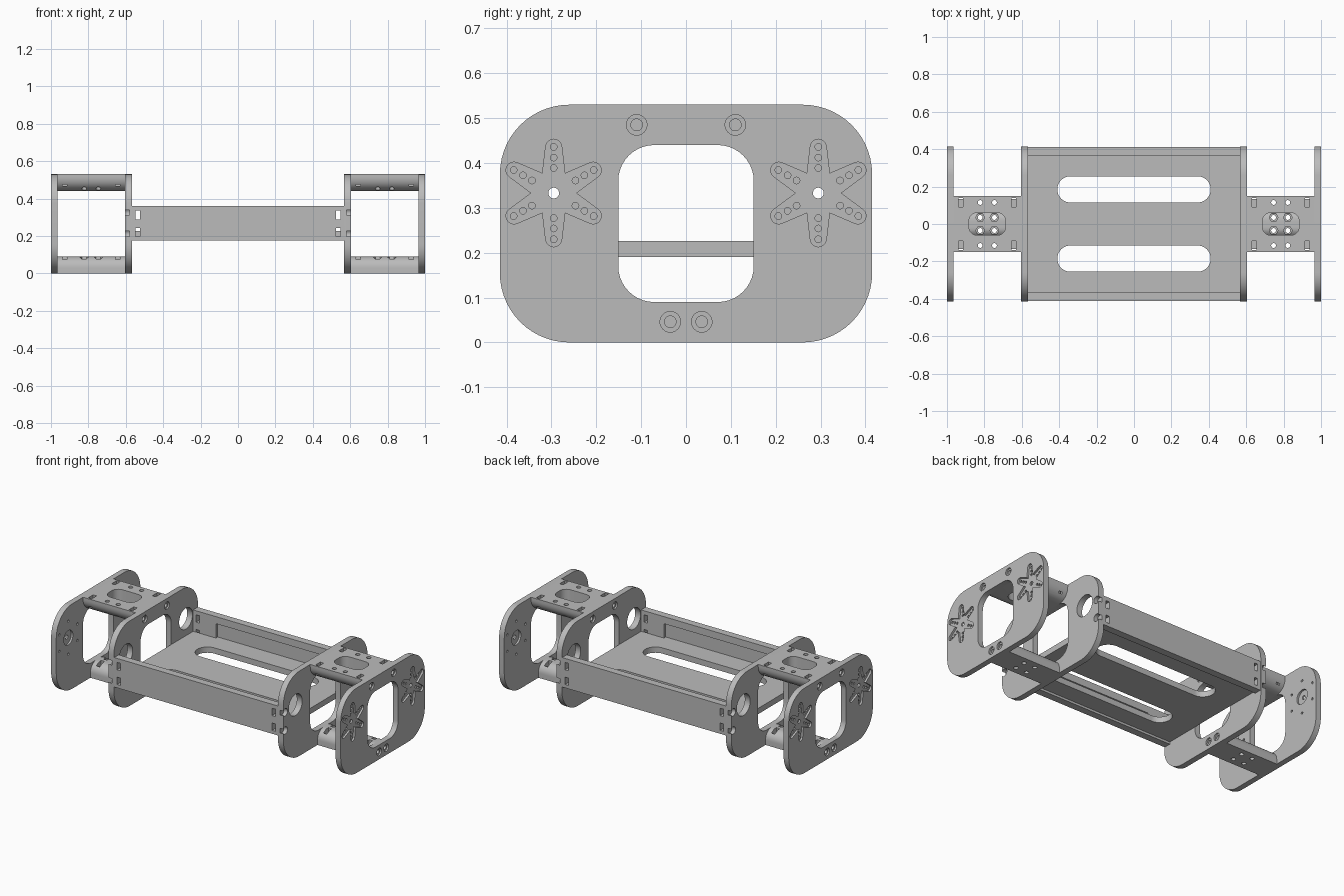
import bpy, bmesh
from math import sin, cos, pi, radians
from mathutils import Vector

cube = bpy.data.objects.get("Cube")
if cube:
    bpy.data.objects.remove(cube, do_unlink=True)

grey = bpy.data.materials.new("plain grey")
grey.use_nodes = True
grey.diffuse_color = (0.5, 0.5, 0.5, 1)
grey.node_tree.nodes["Principled BSDF"].inputs["Base Color"].default_value = (0.5, 0.5, 0.5, 1)


# Flat outlines
def circle(u, v, r, n=24, turn=0.0):
    return [(u + r * cos(turn + 2 * pi * i / n), v + r * sin(turn + 2 * pi * i / n)) for i in range(n)]


def rounded(u, v, hu, hv, low=0.0, high=None, n=10):
    """Rectangle with separate radii for its low and high corners."""
    high = low if high is None else high
    pts = []
    for k, (su, sv) in enumerate([(1, 1), (-1, 1), (-1, -1), (1, -1)]):
        r = high if sv > 0 else low
        if r == 0:
            pts.append((u + su * hu, v + sv * hv))
            continue
        for i in range(n + 1):
            a = pi / 2 * (k + i / n)
            pts.append((u + su * (hu - r) + r * cos(a), v + sv * (hv - r) + r * sin(a)))
    return pts


def star(u, v):
    """Six arms with rounded tips."""
    pts = []
    for k in range(6):
        arm = radians(30 + 60 * k)
        for i in range(9):
            a = arm + radians(-80 + 20 * i)
            pts.append((u + 0.102 * cos(arm) + 0.018 * cos(a), v + 0.102 * sin(arm) + 0.018 * sin(a)))
        pts.append((u + 0.05 * cos(arm + pi / 6), v + 0.05 * sin(arm + pi / 6)))
    return pts


# Solids: each is (outline, axis, start, end)
def mesh_object(name, solids):
    bm = bmesh.new()
    for pts, axis, a, b in solids:
        place = {"x": lambda u, v, w: (w, u, v),
                 "y": lambda u, v, w: (u, w, v),
                 "z": lambda u, v, w: (u, v, w)}[axis]
        lo = [bm.verts.new(place(u, v, a)) for u, v in pts]
        hi = [bm.verts.new(place(u, v, b)) for u, v in pts]
        bm.faces.new(lo)
        bm.faces.new(hi)
        for i in range(len(pts)):
            j = (i + 1) % len(pts)
            bm.faces.new((lo[i], lo[j], hi[j], hi[i]))
    bmesh.ops.recalc_face_normals(bm, faces=bm.faces)
    me = bpy.data.meshes.new(name)
    bm.to_mesh(me)
    bm.free()
    ob = bpy.data.objects.new(name, me)
    bpy.context.scene.collection.objects.link(ob)
    return ob


def part(name, solid, cuts=(), mirror=None):
    """Solid minus each group of cutters, then mirrored across x or y."""
    ob = mesh_object(name, [solid])
    cutters = []
    for group in cuts:
        cutter = mesh_object("cutter", group)
        cutter.hide_render = True
        cutters.append(cutter)
        mod = ob.modifiers.new("cut", "BOOLEAN")
        mod.operation = "DIFFERENCE"
        mod.solver = "EXACT"
        mod.object = cutter
    if mirror:
        mod = ob.modifiers.new("mirror", "MIRROR")
        mod.use_axis = (mirror == "x", mirror == "y", False)
        mod.use_mirror_merge = False
    deps = bpy.context.evaluated_depsgraph_get()
    baked = bpy.data.meshes.new_from_object(ob.evaluated_get(deps))
    ob.modifiers.clear()
    ob.data = baked
    for cutter in cutters:
        bpy.data.objects.remove(cutter, do_unlink=True)
    baked.materials.clear()
    baked.materials.append(grey)
    bpy.ops.object.select_all(action="DESELECT")
    ob.select_set(True)
    bpy.context.view_layer.objects.active = ob
    bpy.ops.object.shade_smooth_by_angle(angle=radians(30))
    return ob


OUT0, OUT1 = 0.965, 1.0       # outer plate
IN0, IN1 = 0.567, 0.604       # inner plate
MID = (IN1 + OUT0) / 2
HUB_Y, HUB_Z = 0.295, 0.333
SCREWS = [(-0.11, 0.485), (0.11, 0.485), (-0.035, 0.046), (0.035, 0.046)]
SIDES = (-1, 1)

outline = rounded(0, 0.265, 0.415, 0.265, 0.155, n=14)
window = rounded(0, 0.265, 0.151, 0.175, 0.08)

# Outer plates: star pockets outside, round bearing seats inside
pockets, bores, seats = [], [], []
for s in SIDES:
    y = s * HUB_Y
    pockets.append((star(y, HUB_Z), "x", OUT1 - 0.012, OUT1 + 0.1))
    seats.append((circle(y, HUB_Z, 0.045, 32), "x", OUT0 - 0.1, OUT0 + 0.012))
    bores.append((circle(y, HUB_Z, 0.012), "x", 0.9, 1.1))
    for k in range(6):
        a = radians(30 + 60 * k)
        for r in (0.056, 0.079, 0.103):
            start = 0.9 if r > 0.1 else OUT0 + 0.006
            bores.append((circle(y + r * cos(a), HUB_Z + r * sin(a), 0.0075, 12), "x", start, 1.1))
part("outer_plates", (outline, "x", OUT0, OUT1), [
    [(window, "x", 0.9, 1.1)] + [(circle(y, z, 0.013), "x", 0.9, 1.1) for y, z in SCREWS],
    pockets + [(circle(y, z, 0.023), "x", OUT1 - 0.01, 1.1) for y, z in SCREWS],
    seats, bores], "x")

# Inner plates: large round openings and screw notches on the edges
part("inner_plates", (outline, "x", IN0, IN1), [
    [(window, "x", 0.5, 0.7)]
    + [(circle(s * HUB_Y, HUB_Z, 0.066, 40), "x", 0.5, 0.7) for s in SIDES]
    + [(circle(y, z, 0.013), "x", 0.5, 0.7) for y, z in SCREWS],
    [(circle(y, z, 0.023), "x", 0.5, IN0 + 0.01) for y, z in SCREWS]
    + [(circle(s * 0.397, z, 0.023), "x", IN1 - 0.025, 0.7) for s in SIDES for z in (0.325, 0.212)]], "x")


def screw_channels(screws):
    return [(circle(y, z, 0.013), "x", a, b) for y, z in screws
            for a, b in ((0.5, IN1 + 0.07), (OUT0 - 0.07, 1.1))]


HOLES_X = (MID - 0.038, MID + 0.038)
TRAPS_X = (IN1 + 0.04, OUT0 - 0.04)

# Top braces: flat top, rounded lower edges, central slot, screw holes and nut pockets
part("top_braces", (rounded(0, 0.485, 0.15, 0.045, 0.075, 0), "x", IN1, OUT0), [
    [(rounded(MID, 0, 0.098, 0.06, 0.045), "z", 0.4, 0.6)]
    + [(circle(x, s * 0.115, 0.013), "z", 0.4, 0.6) for x in HOLES_X for s in SIDES]
    + [(rounded(x, s * 0.115, 0.012, 0.024), "z", 0.468, 0.6) for x in TRAPS_X for s in SIDES],
    screw_channels(SCREWS[:2])], "x")

# Bottom braces: narrow bars with rounded upper edges and hexagonal nut holes
part("bottom_braces", (rounded(0, 0.045, 0.078, 0.045, 0, 0.06), "x", IN1, OUT0), [
    [(circle(x, s * 0.035, 0.013), "z", -0.1, 0.2) for x in HOLES_X for s in SIDES],
    [(circle(x, s * 0.035, 0.024, 6), "z", 0.05, 0.2) for x in HOLES_X for s in SIDES]
    + [(rounded(x, s * 0.035, 0.012, 0.024), "z", 0.025, 0.2) for x in TRAPS_X for s in SIDES],
    screw_channels(SCREWS[2:])], "x")

# Tray floor with two long slots
part("tray_floor", (rounded(0, 0, IN0, 0.37), "z", 0.19, 0.226), [
    [(rounded(0, s * 0.185, 0.41, 0.07, 0.0699, n=16), "z", 0.1, 0.3) for s in SIDES]])

# Tray walls with square nut openings and a shallow inner recess
part("tray_walls", (rounded(0, 0.268, IN0, 0.092), "y", 0.367, 0.412), [
    [(rounded(s * 0.535, z, 0.012, 0.023), "y", 0.3, 0.5) for s in SIDES for z in (0.312, 0.22)]
    + [(rounded(0, 0.271, 0.41, 0.045), "y", 0.3, 0.385)]], "y")
